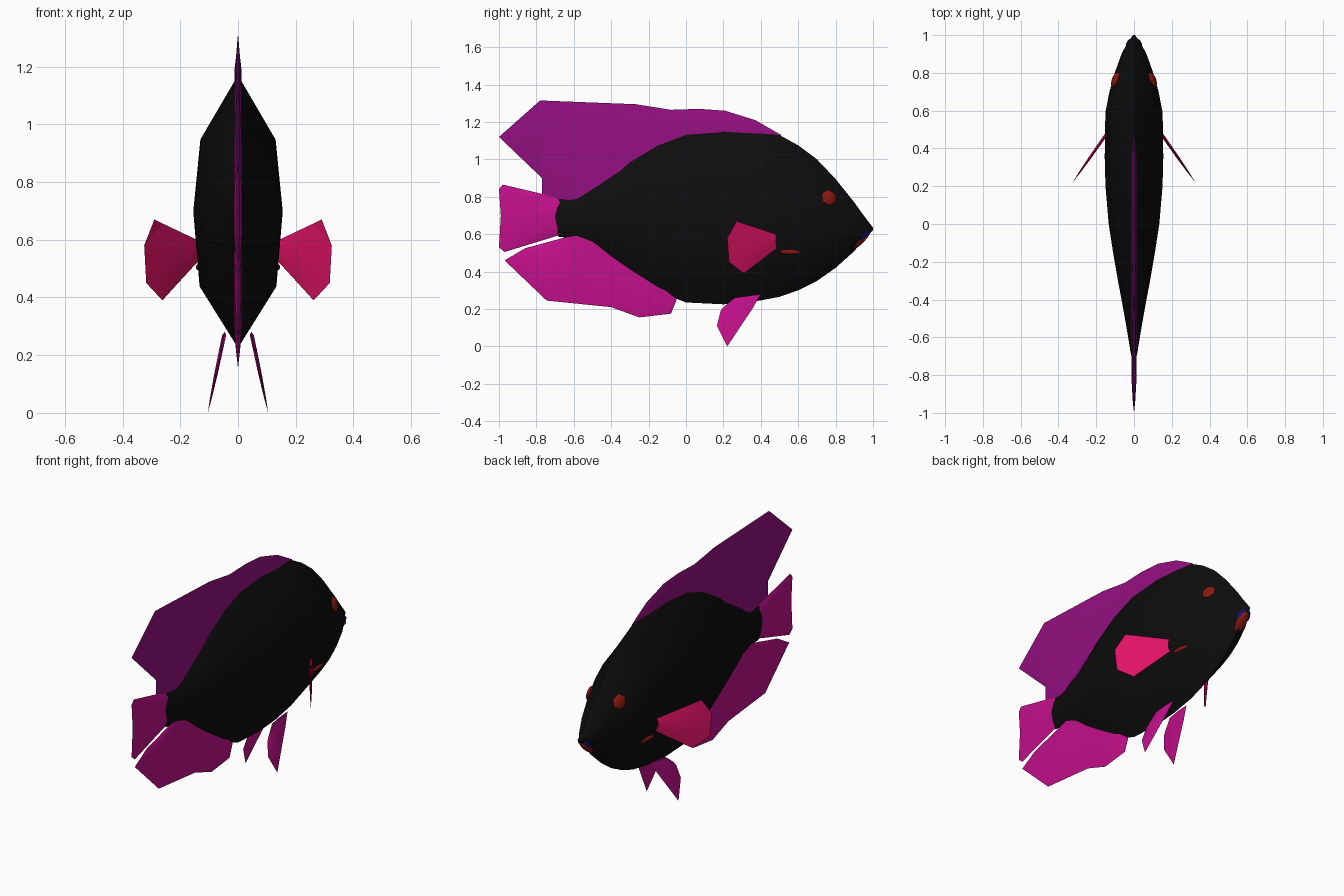
import bpy, bmesh, math
from mathutils import Vector

if "Cube" in bpy.data.objects:
    bpy.data.objects.remove(bpy.data.objects["Cube"], do_unlink=True)


def material(name, rgb):
    m = bpy.data.materials.new(name)
    m.use_nodes = True
    col = (*rgb, 1)
    m.diffuse_color = col
    m.node_tree.nodes["Principled BSDF"].inputs["Base Color"].default_value = col
    return m


BLACK = material("black", (0.004, 0.004, 0.004))
PURPLE = material("purple", (0.30, 0.005, 0.22))
MAGENTA = material("magenta", (0.55, 0.005, 0.26))
PINK = material("crimson pink", (0.75, 0.006, 0.13))
RED = material("dark red", (0.25, 0.01, 0.006))
BLUE = material("dark blue", (0.008, 0.008, 0.18))


def finish(bm, name, mat, angle, mirror=False):
    bmesh.ops.remove_doubles(bm, verts=bm.verts, dist=0.0005)
    bmesh.ops.recalc_face_normals(bm, faces=bm.faces)
    me = bpy.data.meshes.new(name)
    bm.to_mesh(me)
    bm.free()
    me.materials.append(mat)
    ob = bpy.data.objects.new(name, me)
    bpy.context.collection.objects.link(ob)
    bpy.ops.object.select_all(action="DESELECT")
    ob.select_set(True)
    bpy.context.view_layer.objects.active = ob
    bpy.ops.object.shade_smooth_by_angle(angle=math.radians(angle))
    if mirror:
        ob.modifiers.new("mirror", "MIRROR").use_mirror_merge = False
    return ob


# Body: eight-sided sections lofted along y (y, top, bottom, half width)
STATIONS = [
    (1.0, 0.635, 0.62, 0.006), (0.95, 0.70, 0.57, 0.04), (0.9, 0.77, 0.51, 0.066),
    (0.8, 0.895, 0.42, 0.102), (0.7, 1.0, 0.35, 0.13), (0.6, 1.075, 0.30, 0.15),
    (0.5, 1.13, 0.265, 0.154), (0.35, 1.16, 0.237, 0.155), (0.2, 1.17, 0.225, 0.151),
    (0.0, 1.155, 0.235, 0.134), (-0.15, 1.10, 0.295, 0.111), (-0.3, 1.01, 0.39, 0.085),
    (-0.4, 0.92, 0.46, 0.066), (-0.5, 0.85, 0.54, 0.048), (-0.6, 0.805, 0.58, 0.031),
    (-0.68, 0.80, 0.585, 0.018), (-0.72, 0.75, 0.64, 0.01)]
SECTION = [(0, 1), (0.84, 0.54), (1, 0), (0.86, -0.56),
           (0, -1), (-0.86, -0.56), (-1, 0), (-0.84, 0.54)]


def loft_body():
    bm = bmesh.new()
    rings = []
    for y, top, bottom, w in STATIONS:
        mid, half = (top + bottom) / 2, (top - bottom) / 2
        rings.append([bm.verts.new((sx * w, y, mid + sz * half)) for sx, sz in SECTION])
    for a, b in zip(rings, rings[1:]):
        for i in range(8):
            j = (i + 1) % 8
            bm.faces.new((a[i], a[j], b[j], b[i]))
    bm.faces.new(rings[0])
    bm.faces.new(rings[-1])
    finish(bm, "body", BLACK, 50)


loft_body()


# Fins: lens-shaped sheets from root points to tip points, in (y, z)
def fin(name, mat, roots, tips, thick, centre=lambda y, z: 0, mirror=False):
    bm = bmesh.new()
    rows = (0, 0.5, 0.8, 1)
    for side in (1, -1):
        cols = []
        for i, (r, t) in enumerate(zip(roots, tips)):
            end = i in (0, len(roots) - 1)
            col = []
            for f in rows:
                y, z = (a + (b - a) * f for a, b in zip(r, t))
                half = 0 if end else thick * (1 - f ** 3)
                col.append(bm.verts.new((centre(y, z) + side * half, y, z)))
            cols.append(col)
        for a, b in zip(cols, cols[1:]):
            for k in range(len(rows) - 1):
                bm.faces.new((a[k], a[k + 1], b[k + 1], b[k]))
    finish(bm, name, mat, 60, mirror)


fin("dorsal_fin", PURPLE,
    [(0.48, 1.10), (0.35, 1.12), (0.2, 1.13), (0.05, 1.12), (-0.08, 1.08),
     (-0.22, 1.02), (-0.38, 0.92), (-0.5, 0.84), (-0.58, 0.79), (-0.66, 0.77)],
    [(0.51, 1.13), (0.37, 1.21), (0.21, 1.26), (0.07, 1.27), (-0.08, 1.265),
     (-0.27, 1.295), (-0.78, 1.315), (-1, 1.12), (-0.77, 0.9), (-0.77, 0.81)], 0.013)

fin("tail_fin", MAGENTA,
    [(-0.66, 0.79), (-0.68, 0.76), (-0.68, 0.70), (-0.68, 0.64), (-0.66, 0.60)],
    [(-0.98, 0.865), (-1, 0.84), (-0.99, 0.70), (-1, 0.53), (-0.97, 0.505)], 0.014)

fin("anal_fin", MAGENTA,
    [(-0.06, 0.29), (-0.12, 0.33), (-0.25, 0.41), (-0.38, 0.49),
     (-0.5, 0.56), (-0.58, 0.59), (-0.62, 0.59)],
    [(-0.05, 0.25), (-0.08, 0.175), (-0.25, 0.155), (-0.40, 0.21),
     (-0.745, 0.245), (-0.97, 0.46), (-0.86, 0.525)], 0.012)

fin("pectoral_fins", PINK,
    [(0.48, 0.60), (0.48, 0.58), (0.48, 0.55), (0.48, 0.52)],
    [(0.27, 0.67), (0.22, 0.58), (0.23, 0.45), (0.31, 0.39)], 0.01,
    lambda y, z: 0.15 + 0.7 * (0.47 - y), True)

fin("pelvic_fins", MAGENTA,
    [(0.40, 0.28), (0.33, 0.27), (0.26, 0.26), (0.20, 0.21)],
    [(0.36, 0.21), (0.22, 0), (0.165, 0.11), (0.185, 0.19)], 0.007,
    lambda y, z: 0.05 + 0.21 * (0.26 - z), True)


# Small flattened domes: eyes, gill slits and mouth
def dome(name, mat, loc, normal, size, sides, mirror=False):
    bm = bmesh.new()
    bmesh.ops.create_uvsphere(bm, u_segments=sides, v_segments=6, radius=1)
    bmesh.ops.scale(bm, vec=size, verts=bm.verts)
    turn = Vector(normal).to_track_quat("Z", "Y").to_matrix()
    bmesh.ops.rotate(bm, matrix=turn, verts=bm.verts)
    bmesh.ops.translate(bm, vec=loc, verts=bm.verts)
    finish(bm, name, mat, 40, mirror)


dome("eyes", RED, (0.098, 0.765, 0.795), (1, 0.4, 0.3), (0.045, 0.045, 0.016), 6, True)
dome("gill_slits", RED, (0.132, 0.56, 0.505), (1, 0.12, -0.2), (0.06, 0.014, 0.012), 8, True)
dome("upper_lip", BLUE, (0, 0.95, 0.592), (0, 0.7, -0.7), (0.044, 0.05, 0.016), 8)
dome("mouth", RED, (0, 0.935, 0.565), (0, 0.7, -0.7), (0.034, 0.07, 0.016), 8)
